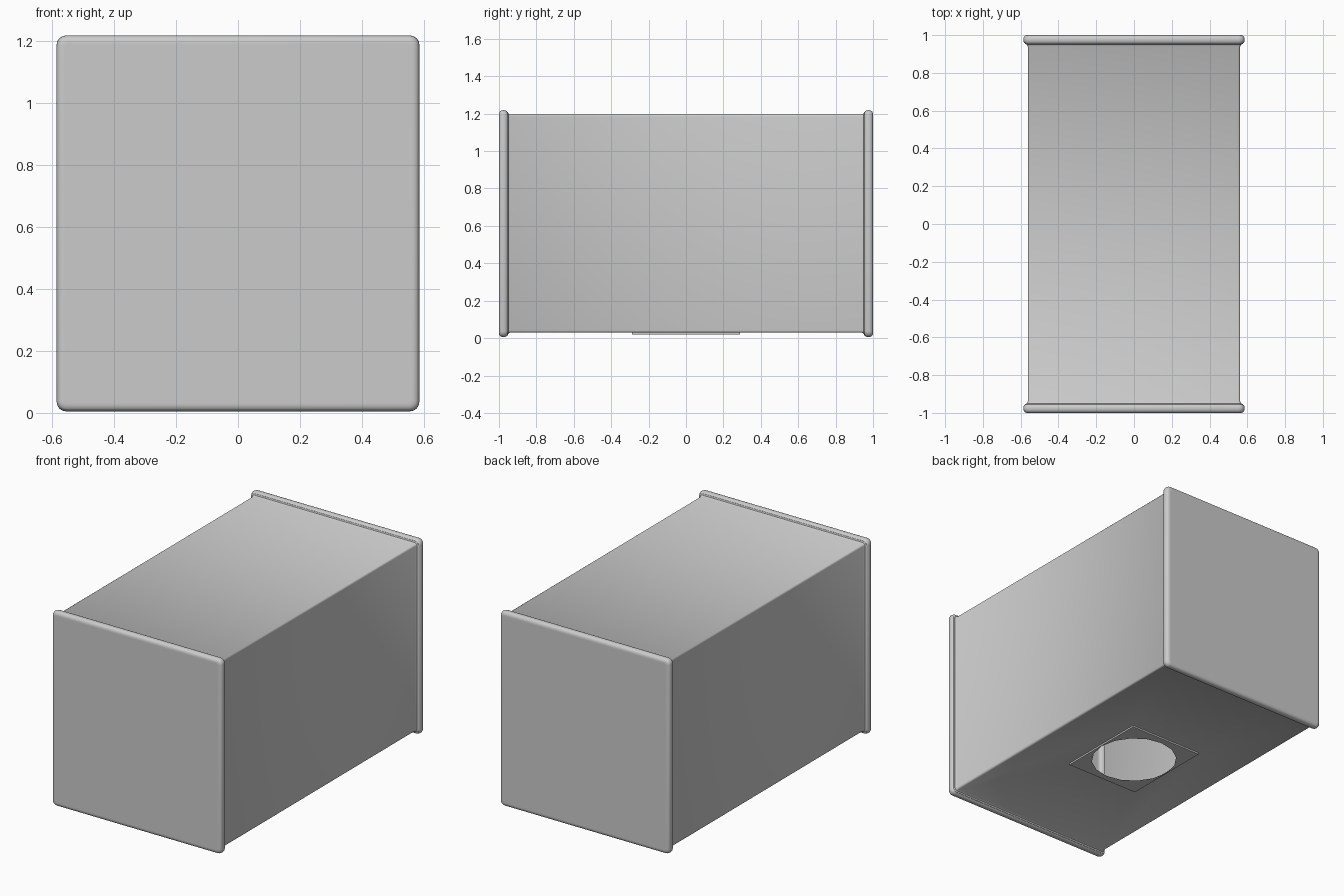
import bpy, bmesh
from math import cos, sin, pi
from mathutils import Vector

if "Cube" in bpy.data.objects:
    bpy.data.objects.remove(bpy.data.objects["Cube"])

CZ = 0.612      # height of the box axis
bm = bmesh.new()


def rounded_ring(y, grow, radius=0.018, steps=4):
    """Rounded rectangle cross-section at depth y, enlarged by grow."""
    hx, hz = 0.562 + grow, 0.583 + grow
    verts = []
    for q, (sx, sz) in enumerate(((1, 1), (-1, 1), (-1, -1), (1, -1))):
        for i in range(steps + 1):
            a = (q + i / steps) * pi / 2
            verts.append(bm.verts.new((sx * (hx - radius) + radius * cos(a), y,
                                       CZ + sz * (hz - radius) + radius * sin(a))))
    return verts


def loop_edges(verts):
    return [bm.edges.get((a, b)) or bm.edges.new((a, b))
            for a, b in zip(verts, verts[1:] + verts[:1])]


# Half profile of the rolled rim (depth, outward offset), mirrored front to back
rim = [(0.94, 0.0), (0.95, 0.006), (0.953, 0.014)]
for i in range(1, 8):
    a = pi - i * pi / 8
    rim.append((0.976 + 0.023 * cos(a), 0.008 + 0.016 * sin(a)))
rim += [(1.0, 0.004), (1.0, -0.004)]
profile = [(-y, g) for y, g in reversed(rim)] + rim

# Box shell: loft the rings and close both ends
rings = [rounded_ring(y, g, 0.012 + max(g, 0) * 0.8) for y, g in profile]
for r0, r1 in zip(rings, rings[1:]):
    n = len(r0)
    for i in range(n):
        bm.faces.new((r0[i], r0[(i + 1) % n], r1[(i + 1) % n], r1[i]))
bm.faces.new(rings[0])
bm.faces.new(rings[-1])

# Bottom panel: open it, then fill around a slightly lowered plate with a hole
long_faces = [f for f in bm.faces if f.calc_area() > 1.5
              and max(abs(v.co.y) for v in f.verts) < 0.96]
bottom = min(long_faces, key=lambda f: f.calc_center_median().z)
outer = list(bottom.edges)
zb = bottom.calc_center_median().z
bmesh.ops.delete(bm, geom=[bottom], context='FACES_ONLY')

corners = ((0.25, 0.29), (-0.25, 0.29), (-0.25, -0.29), (0.25, -0.29))
upper = [bm.verts.new((x, y, zb)) for x, y in corners]
lower = [bm.verts.new((x, y, 0.019)) for x, y in corners]
hole = [bm.verts.new((0.245 * cos(i * pi / 8), 0.25 * sin(i * pi / 8), 0.019))
        for i in range(16)]
down = Vector((0, 0, -1))
bmesh.ops.triangle_fill(bm, edges=outer + loop_edges(upper), use_beauty=True, normal=down)
bmesh.ops.triangle_fill(bm, edges=loop_edges(lower) + loop_edges(hole),
                        use_beauty=True, normal=down)
for i in range(4):
    j = (i + 1) % 4
    bm.faces.new((upper[i], upper[j], lower[j], lower[i]))

bmesh.ops.recalc_face_normals(bm, faces=bm.faces)
mesh = bpy.data.meshes.new("box_shell")
bm.to_mesh(mesh)
bm.free()
box = bpy.data.objects.new("box_shell", mesh)
bpy.context.collection.objects.link(box)

# Smooth rims, sharp panel borders
bpy.context.view_layer.objects.active = box
box.select_set(True)
bpy.ops.object.shade_smooth_by_angle(angle=0.6)
